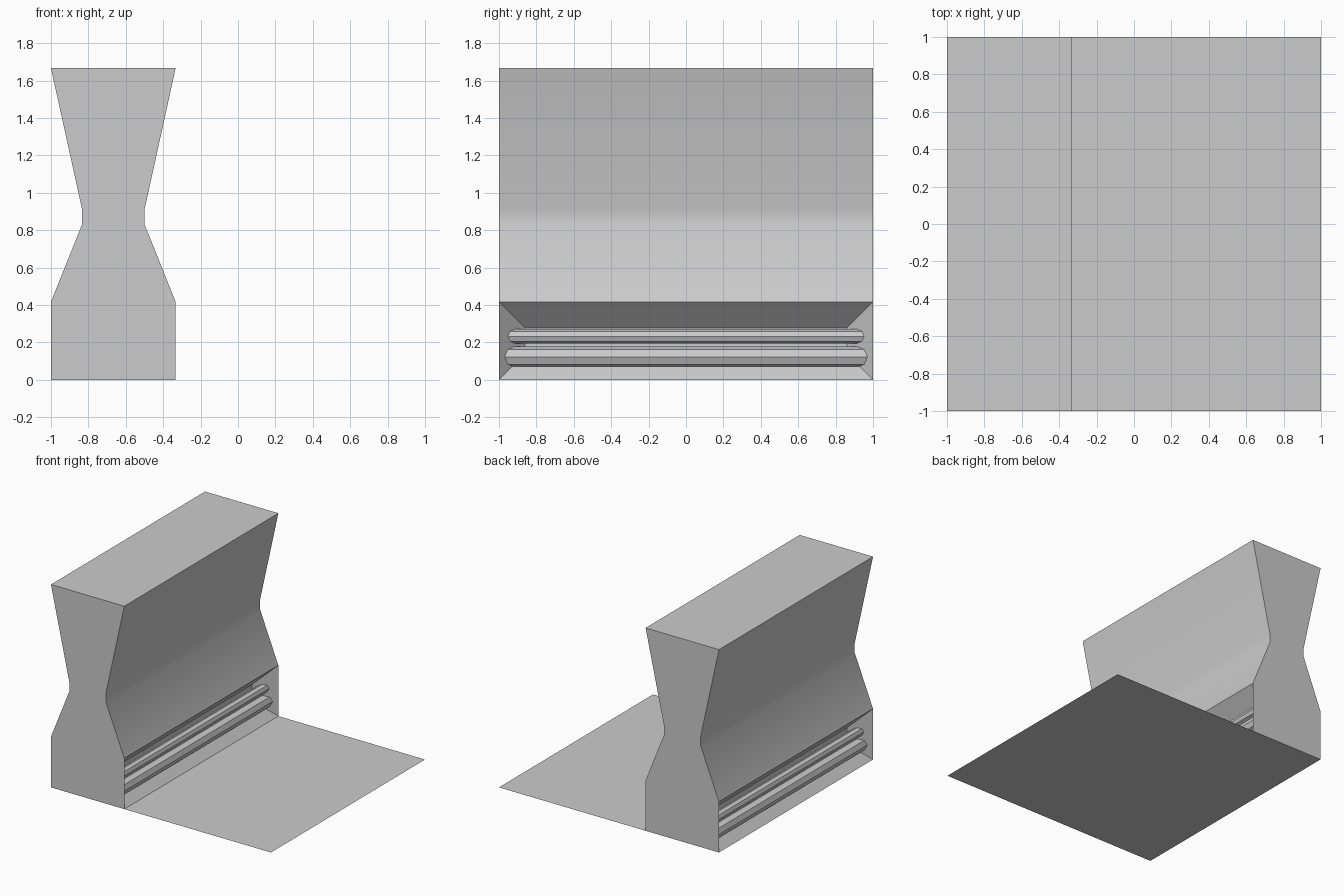
import bpy, bmesh, math
from mathutils import Matrix, Vector

if "Cube" in bpy.data.objects:
    bpy.data.objects.remove(bpy.data.objects["Cube"])

CX = -2 / 3      # centre line of the block
INSET = 0.14     # recess taper and depth


def finish(bm, name, angle=None):
    mesh = bpy.data.meshes.new(name)
    bm.to_mesh(mesh)
    bm.free()
    ob = bpy.data.objects.new(name, mesh)
    bpy.context.collection.objects.link(ob)
    if angle is not None:
        bpy.ops.object.select_all(action='DESELECT')
        ob.select_set(True)
        bpy.context.view_layer.objects.active = ob
        bpy.ops.object.shade_smooth_by_angle(angle=math.radians(angle))
    return ob


# Floor sheet, also closing the underside of the block
bm = bmesh.new()
bmesh.ops.create_grid(bm, x_segments=1, y_segments=1, size=1)
finish(bm, "floor_sheet")

# Waisted block: symmetric half profile (half width, z) extruded along y
half = [(1/3, 0), (1/3, 0.417), (1/6, 0.833), (1/6, 0.91), (1/3, 1.667)]
outline = [(CX + w, z) for w, z in half] + [(CX - w, z) for w, z in reversed(half)]
bm = bmesh.new()
face = bm.faces.new([bm.verts.new((x, -1, z)) for x, z in outline])
ext = bmesh.ops.extrude_face_region(bm, geom=[face])
bmesh.ops.translate(bm, vec=(0, 2, 0),
                    verts=[g for g in ext["geom"] if isinstance(g, bmesh.types.BMVert)])
bmesh.ops.recalc_face_normals(bm, faces=bm.faces[:])

# Tapered recess in both lower side faces
bm.normal_update()
sides = [f for f in bm.faces
         if abs(f.normal.x) > 0.99 and f.calc_center_median().z < 0.4]
bmesh.ops.inset_individual(bm, faces=sides, thickness=INSET, depth=-INSET,
                           use_even_offset=True)

# Underside is covered by the floor sheet
bm.normal_update()
bottom = [f for f in bm.faces
          if f.normal.z < -0.99 and f.calc_center_median().z < 0.01]
bmesh.ops.delete(bm, geom=bottom, context='FACES_ONLY')
finish(bm, "waisted_block", 30)

# Two eight-sided rails in each recess, running into the tapered end walls
for label, side in (("right", 1), ("left", -1)):
    for level, z, r in (("lower", 0.123, 0.056), ("upper", 0.233, 0.038)):
        bm = bmesh.new()
        place = (Matrix.Translation(Vector((CX + side * 0.247, 0, z)))
                 @ Matrix.Rotation(math.radians(90), 4, 'X'))
        bmesh.ops.create_cone(bm, cap_ends=True, segments=8, radius1=r,
                              radius2=r, depth=1.96, matrix=place)
        finish(bm, f"{label}_{level}_rail")
